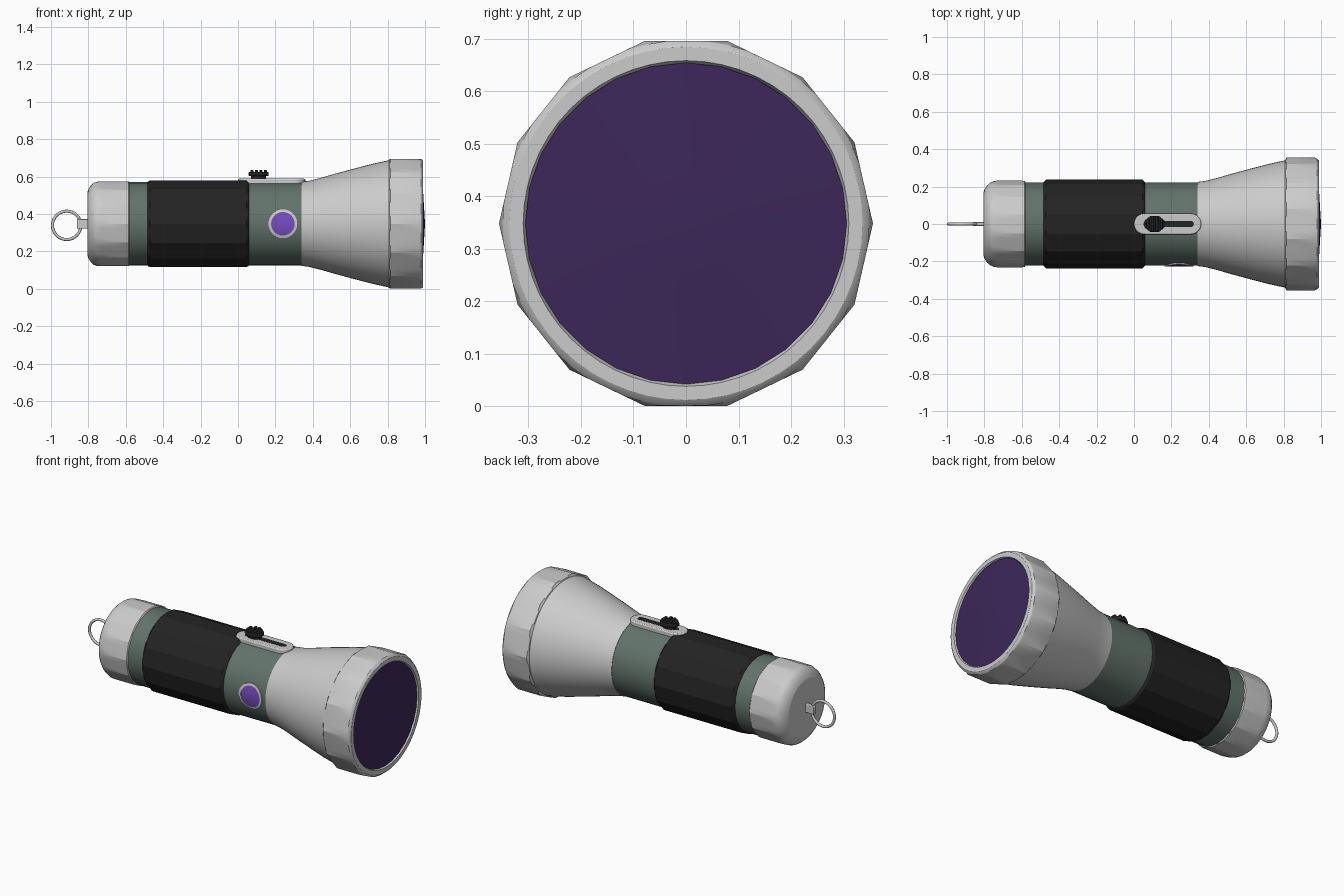
import bpy, bmesh
from math import sin, cos, pi, radians, sqrt

if "Cube" in bpy.data.objects:
    bpy.data.objects.remove(bpy.data.objects["Cube"], do_unlink=True)

AXIS_Z = 0.348
BODY_R = 0.223
FACETS = 14


def material(name, rgb, rough=0.5):
    mat = bpy.data.materials.new(name)
    mat.use_nodes = True
    mat.diffuse_color = (*rgb, 1)
    shader = mat.node_tree.nodes["Principled BSDF"]
    shader.inputs["Base Color"].default_value = (*rgb, 1)
    shader.inputs["Roughness"].default_value = rough
    return mat


green = material("green paint", (0.12, 0.17, 0.145))
black = material("black rubber", (0.017, 0.017, 0.017))
lens_purple = material("lens purple", (0.045, 0.02, 0.1), 0.2)
badge_purple = material("badge purple", (0.18, 0.075, 0.52))


def finish(name, bm, mat=None, angle=20, bevel=0):
    bmesh.ops.recalc_face_normals(bm, faces=bm.faces)
    mesh = bpy.data.meshes.new(name)
    bm.to_mesh(mesh)
    bm.free()
    obj = bpy.data.objects.new(name, mesh)
    bpy.context.collection.objects.link(obj)
    if mat:
        mesh.materials.append(mat)
    if bevel:
        mod = obj.modifiers.new("soft edges", "BEVEL")
        mod.width, mod.segments, mod.limit_method = bevel, 2, "ANGLE"
    bpy.ops.object.select_all(action="DESELECT")
    obj.select_set(True)
    bpy.context.view_layer.objects.active = obj
    bpy.ops.object.shade_smooth_by_angle(angle=radians(angle))
    return obj


def lathe(name, profile, mat=None, flat=None, segs=28):
    """Turn (x, radius) points about the long axis; flat trims it to flat sides."""
    bm = bmesh.new()
    segs = FACETS * 4 if flat else segs
    step = 2 * pi / FACETS
    rings = []
    for x, r in profile:
        if r == 0:
            rings.append([bm.verts.new((x, 0, AXIS_Z))] * segs)
            continue
        ring = []
        for i in range(segs):
            a = 2 * pi * i / segs
            limit = flat / cos(a % step - step / 2) if flat else r
            rr = min(r, limit)
            ring.append(bm.verts.new((x, rr * cos(a), AXIS_Z + rr * sin(a))))
        rings.append(ring)
    for a, b in zip(rings, rings[1:]):
        for i in range(segs):
            j = (i + 1) % segs
            bm.faces.new(list(dict.fromkeys((a[i], a[j], b[j], b[i]))))
    return finish(name, bm, mat)


def prism(name, outline, z0, z1, mat=None, bevel=0):
    """Extrude a flat outline upward."""
    bm = bmesh.new()
    face = bm.faces.new([bm.verts.new((x, y, z0)) for x, y in outline])
    top = bmesh.ops.extrude_face_region(bm, geom=[face])["geom"]
    verts = [v for v in top if isinstance(v, bmesh.types.BMVert)]
    bmesh.ops.translate(bm, verts=verts, vec=(0, 0, z1 - z0))
    return finish(name, bm, mat, 30, bevel)


def stadium(x0, x1, half, n=10):
    pts = []
    for cx, start in ((x1 - half, -pi / 2), (x0 + half, pi / 2)):
        for i in range(n + 1):
            a = start + pi * i / n
            pts.append((cx + half * cos(a), half * sin(a)))
    return pts


def wrapped_disc(name, cx, r0, r1, lift, mat=None, segs=32, rings=6):
    """Disc or ring that hugs the front of the barrel."""
    bm = bmesh.new()
    rows = []
    # the first and last rows sink into the barrel to close the edge
    radii = [r0 + (r1 - r0) * k / rings for k in range(rings + 1)]
    rows_in = [(r, lift) for r in radii] + [(r1, -0.004)]
    if r0 > 0.01:
        rows_in.insert(0, (r0, -0.004))
    for r, up in rows_in:
        row = []
        for i in range(segs):
            a = 2 * pi * i / segs
            z = r * sin(a)
            y = -sqrt((BODY_R + up) ** 2 - z * z)
            row.append(bm.verts.new((cx + r * cos(a), y, AXIS_Z + z)))
        rows.append(row)
    for a, b in zip(rows, rows[1:]):
        for i in range(segs):
            j = (i + 1) % segs
            bm.faces.new((a[i], a[j], b[j], b[i]))
    if r0 <= 0.01:
        bm.faces.new(rows[0])
    return finish(name, bm, mat, 30)


# Barrel and rubber grip
lathe("barrel", [(-0.6, 0), (-0.6, BODY_R), (0.36, BODY_R), (0.36, 0)], green)
lathe("grip", [(-0.485, 0.22), (-0.48, 0.227), (-0.47, 0.24),
               (0.045, 0.24), (0.055, 0.227), (0.06, 0.22)], black, flat=0.231)

# Tail cap with flat sides and a rounded end
lathe("tail_cap", [(-0.805, 0), (-0.805, 0.17), (-0.798, 0.188), (-0.785, 0.207),
                   (-0.77, 0.22), (-0.75, 0.229), (-0.73, 0.234), (-0.6, 0.234),
                   (-0.585, 0.23), (-0.578, 0.22)], flat=0.226)

# Flared head, bezel and lens
lathe("head", [(0.34, 0.215), (0.34, 0.225), (0.38, 0.23), (0.44, 0.245),
               (0.52, 0.268), (0.62, 0.295), (0.72, 0.321), (0.82, 0.343)], segs=56)
lathe("bezel", [(0.805, 0.335), (0.81, 0.346), (0.816, 0.36), (0.965, 0.36),
                (0.978, 0.349), (0.986, 0.342), (0.99, 0.336), (0.99, 0.31),
                (0.976, 0.304)], flat=0.347)
lathe("lens", [(0.982, 0.306), (0.988, 0.2), (0.994, 0.1), (1.0, 0)], lens_purple)

# Sliding switch
prism("switch_plate", stadium(0.0, 0.36, 0.056), 0.555, 0.589, bevel=0.006)
prism("switch_slot", stadium(0.05, 0.32, 0.017), 0.58, 0.590, black)
prism("button_stem", stadium(0.07, 0.15, 0.03), 0.585, 0.61, black)
octagon = [(0.11 + 0.058 * cos(pi * (i + 0.5) / 4), 0.047 * sin(pi * (i + 0.5) / 4))
           for i in range(8)]
prism("button_pad", octagon, 0.603, 0.626, black, bevel=0.005)
for i in range(4):
    x = 0.074 + 0.024 * i
    half = 0.024 if i in (0, 3) else 0.04
    ridge = [(x - 0.008, -half), (x + 0.008, -half), (x + 0.008, half), (x - 0.008, half)]
    prism("button_ridge", ridge, 0.62, 0.637, black, bevel=0.005)

# Round badge on the front of the barrel
wrapped_disc("badge_rim", 0.24, 0.063, 0.077, 0.005)
wrapped_disc("badge_face", 0.24, 0.008, 0.064, 0.003, badge_purple)

# Hanging ring and its lug
tab = [(-0.862, -0.011), (-0.8, -0.011), (-0.8, 0.011), (-0.862, 0.011)]
prism("ring_lug", tab, 0.322, 0.374, bevel=0.004)
bpy.ops.mesh.primitive_torus_add(major_segments=32, minor_segments=10,
                                 major_radius=0.076, minor_radius=0.008,
                                 location=(-0.916, 0, 0.34), rotation=(pi / 2, 0, 0))
ring = bpy.context.object
ring.name = "hanging_ring"
bpy.ops.object.shade_smooth()
